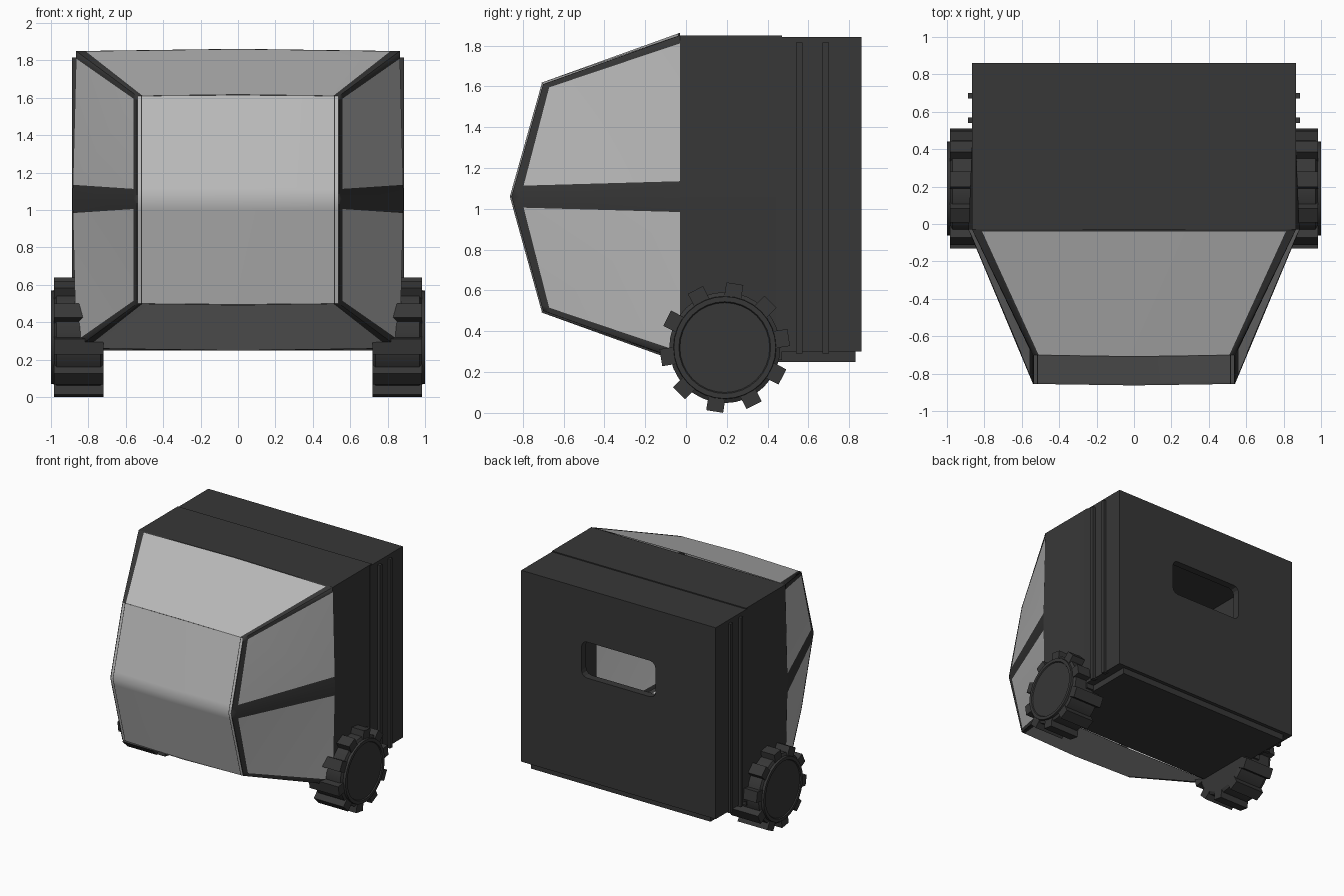
import bpy, bmesh, math
from mathutils import Vector, Matrix

cube = bpy.data.objects.get("Cube")
if cube:
    bpy.data.objects.remove(cube, do_unlink=True)


def material(name, rgb):
    m = bpy.data.materials.new(name)
    m.use_nodes = True
    m.diffuse_color = (*rgb, 1)
    m.node_tree.nodes["Principled BSDF"].inputs["Base Color"].default_value = (*rgb, 1)
    return m


DARK = material("dark grey", (0.038, 0.038, 0.038))
GLASS = material("pale grey glass", (0.5, 0.5, 0.5))


def finish(name, bm, smooth=None):
    mesh = bpy.data.meshes.new(name)
    bm.to_mesh(mesh)
    bm.free()
    obj = bpy.data.objects.new(name, mesh)
    bpy.context.collection.objects.link(obj)
    mesh.materials.append(DARK)
    mesh.materials.append(GLASS)
    bpy.ops.object.select_all(action='DESELECT')
    obj.select_set(True)
    bpy.context.view_layer.objects.active = obj
    if smooth:
        bpy.ops.object.shade_smooth_by_angle(angle=math.radians(smooth))
    return obj


def add_box(bm, lo, hi, matrix=Matrix()):
    lo, hi = Vector(lo), Vector(hi)
    size = Matrix.Diagonal((*(hi - lo), 1))
    bmesh.ops.create_cube(bm, size=1, matrix=matrix @ Matrix.Translation((lo + hi) / 2) @ size)


def box(name, lo, hi):
    bm = bmesh.new()
    add_box(bm, lo, hi)
    return finish(name, bm)


def cut(obj, cutter):
    mod = obj.modifiers.new("cut", 'BOOLEAN')
    mod.operation = 'DIFFERENCE'
    mod.solver = 'EXACT'
    mod.object = cutter
    bpy.context.view_layer.objects.active = obj
    bpy.ops.object.modifier_apply(modifier=mod.name)


# Key levels of the cabin
Y_BACK, Y_EDGE, Y_NOSE = -0.03, -0.70, -0.855
Z_TOP, Z_UP, Z_MID, Z_LOW, Z_BOT = 1.85, 1.61, 1.06, 0.50, 0.26
X_NOSE, X_BODY, X_BULGE = 0.54, 0.865, 0.885


def panel(bm, corners, us, vs, is_glass, bulge=0):
    """Bilinear grid over four corners, coloured cell by cell."""
    a, b, c, d = map(Vector, corners)

    def point(u, v):
        p = a.lerp(b, u).lerp(d.lerp(c, u), v)
        out = Vector((0, p.y, p.z - Z_MID)).normalized()
        return p + out * bulge * (1 - abs(2 * u - 1))
    grid = [[bm.verts.new(point(u, v)) for u in us] for v in vs]
    for j in range(len(vs) - 1):
        for i in range(len(us) - 1):
            f = bm.faces.new((grid[j][i], grid[j][i + 1], grid[j + 1][i + 1], grid[j + 1][i]))
            f.normal_update()
            if f.normal.dot(f.calc_center_median() - Vector((0, 0, Z_MID))) < 0:
                f.normal_flip()
            f.material_index = int(is_glass(i, j))


# Faceted glass nose with dark frame strips
bm = bmesh.new()
for z_edge, z_back in ((Z_UP, Z_TOP), (Z_LOW, Z_BOT)):
    # Sloping roof or belly pane, framed along its sides
    panel(bm, [(-X_NOSE, Y_EDGE, z_edge), (X_NOSE, Y_EDGE, z_edge),
               (X_BODY, Y_BACK, z_back), (-X_BODY, Y_BACK, z_back)],
          [0, 0.028, 0.5, 0.972, 1], [0, 0.985, 1],
          lambda i, j: i in (1, 2) and j == 0, 0.012)
    # Front pane with a thin seam near each side
    panel(bm, [(-X_NOSE, Y_EDGE, z_edge), (X_NOSE, Y_EDGE, z_edge),
               (X_NOSE, Y_NOSE, Z_MID), (-X_NOSE, Y_NOSE, Z_MID)],
          [0, 0.006, 0.02, 0.025, 0.5, 0.975, 0.98, 0.994, 1], [0, 0.9, 1],
          lambda i, j: i not in (0, 2, 5, 7), 0.008)
    # Side panes
    for s in (-1, 1):
        panel(bm, [(s * X_NOSE, Y_EDGE, z_edge), (s * X_BODY, Y_BACK, z_back),
                   (s * X_BULGE, Y_BACK, Z_MID), (s * X_NOSE, Y_NOSE, Z_MID)],
              [0, 0.055, 1], [0, 0.05, 0.905, 1],
              lambda i, j: i == 1 and j == 1)
bmesh.ops.remove_doubles(bm, verts=bm.verts, dist=0.0005)
finish("glass_nose", bm, 40)

# Front body section, its sides bulging towards the nose
bm = bmesh.new()
rings = []
for y, bulge in ((Y_BACK, X_BULGE), (0.47, X_BODY - 0.002)):
    outline = [(X_BODY, Z_TOP), (bulge, Z_MID), (X_BODY, Z_BOT),
               (-X_BODY, Z_BOT), (-bulge, Z_MID), (-X_BODY, Z_TOP)]
    rings.append([bm.verts.new((x, y, z)) for x, z in outline])
for i in range(6):
    k = (i + 1) % 6
    bm.faces.new((rings[0][i], rings[0][k], rings[1][k], rings[1][i]))
bm.faces.new(rings[0])
bm.faces.new(rings[1])
bmesh.ops.recalc_face_normals(bm, faces=bm.faces)
front_shell = finish("front_shell", bm)

# Rear body section
rear_shell = box("rear_shell", (-0.867, 0.44, 0.30), (0.867, 0.86, 1.842))

# Hollow interior and rounded rear window
hollow = box("hollow_cutter", (-0.82, -0.2, 0.33), (0.82, 0.80, 1.80))
bm = bmesh.new()
add_box(bm, (-0.33, 0.7, 1.13), (0.33, 1.0, 1.42))
along = [e for e in bm.edges if abs(e.verts[0].co.y - e.verts[1].co.y) > 0.1]
bmesh.ops.bevel(bm, geom=along, offset=0.05, segments=3, profile=0.5, affect='EDGES')
slot = finish("window_cutter", bm)
cut(front_shell, hollow)
cut(rear_shell, hollow)
cut(rear_shell, slot)
for helper in (hollow, slot):
    bpy.data.objects.remove(helper, do_unlink=True)

# Underbody plate
box("underbody", (-0.80, -0.02, 0.25), (0.80, 0.83, 0.32))

# Wheel outline as radius and distance from the centre line
TYRE = [(0, 0.72), (0.25, 0.72), (0.272, 0.735), (0.272, 0.97), (0.252, 0.98),
        (0.25, 1.0), (0.225, 1.0), (0.22, 0.992), (0, 0.992)]
HUB = Vector((0, 0.19, 0.32))

for s, side in ((1, "left"), (-1, "right")):
    # Side ribs
    for n, y in (("front", 0.54), ("rear", 0.67)):
        x0, x1 = sorted((s * 0.85, s * 0.888))
        box(f"{side}_{n}_rib", (x0, y, 0.29), (x1, y + 0.03, 1.815))
    # Lathed wheel
    bm = bmesh.new()
    verts = [bm.verts.new((s * x, HUB.y, HUB.z + r)) for r, x in TYRE]
    edges = [bm.edges.new(pair) for pair in zip(verts, verts[1:])]
    bmesh.ops.spin(bm, geom=verts + edges, cent=HUB, axis=(1, 0, 0),
                   angle=math.tau, steps=32, use_duplicate=False)
    bmesh.ops.remove_doubles(bm, verts=bm.verts, dist=0.0005)
    bmesh.ops.recalc_face_normals(bm, faces=bm.faces)
    finish(f"{side}_wheel", bm, 30)
    # Tread blocks
    bm = bmesh.new()
    x0, x1 = sorted((s * 0.72, s * 0.985))
    for k in range(10):
        turn = Matrix.Translation(HUB) @ Matrix.Rotation(math.radians(9 + 36 * k), 4, 'X')
        add_box(bm, (x0, 0.2, -0.042), (x1, 0.317, 0.042), turn)
    finish(f"{side}_tread", bm)
